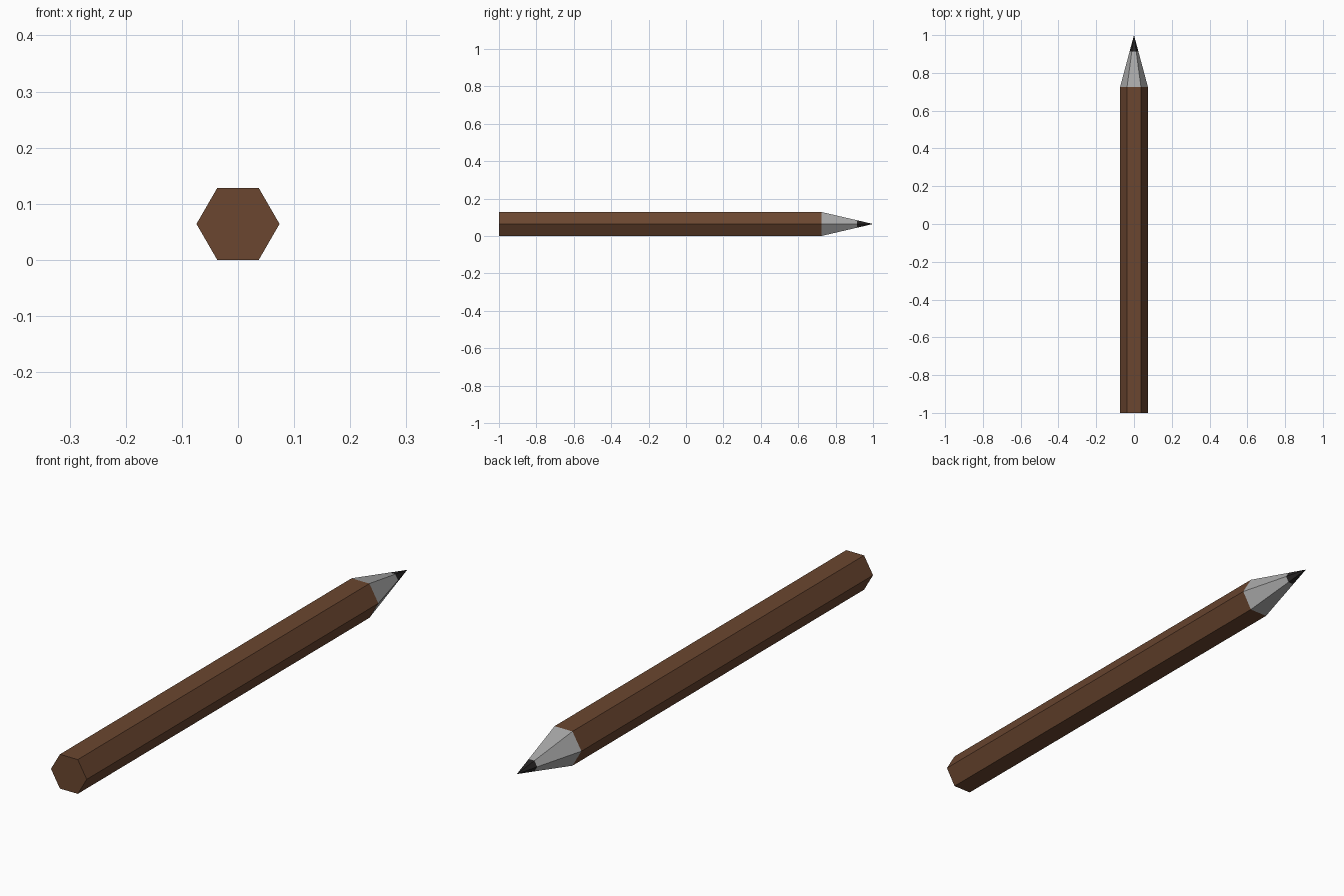
import bpy, bmesh, math

if "Cube" in bpy.data.objects:
    bpy.data.objects.remove(bpy.data.objects["Cube"])

R = 0.074                          # hexagon corner radius
CZ = R * math.cos(math.pi / 6)     # axis height, so a flat rests on z = 0


def material(name, rgb):
    m = bpy.data.materials.new(name)
    m.diffuse_color = (*rgb, 1.0)
    m.use_nodes = True
    m.node_tree.nodes["Principled BSDF"].inputs["Base Color"].default_value = m.diffuse_color
    return m


def hex_section(name, y0, r0, y1, r1, mat, cap_start=False):
    """Six-sided section along y; r1 = 0 closes to a point."""
    bm = bmesh.new()

    def ring(y, r):
        return [bm.verts.new((r * math.cos(i * math.pi / 3), y,
                              CZ + r * math.sin(i * math.pi / 3))) for i in range(6)]

    a = ring(y0, r0)
    b = ring(y1, r1) if r1 > 0 else [bm.verts.new((0, y1, CZ))]
    for i in range(6):
        j = (i + 1) % 6
        bm.faces.new((a[j], a[i], b[i], b[j]) if r1 > 0 else (a[j], a[i], b[0]))
    if cap_start:
        bm.faces.new(a)
    me = bpy.data.meshes.new(name)
    bm.to_mesh(me)
    bm.free()
    me.materials.append(mat)
    ob = bpy.data.objects.new(name, me)
    bpy.context.collection.objects.link(ob)
    return ob


brown = material("brown_paint", (0.145, 0.061, 0.029))
grey = material("grey_wood", (0.40, 0.40, 0.40))
black = material("dark_graphite", (0.019, 0.017, 0.017))

Y_SHARP, Y_LEAD, Y_TIP = 0.724, 0.913, 1.0
r_lead = R * (Y_TIP - Y_LEAD) / (Y_TIP - Y_SHARP)

# Barrel, sharpened cone and lead point
hex_section("pencil_barrel", -1.0, R, Y_SHARP, R, brown, cap_start=True)
hex_section("sharpened_cone", Y_SHARP, R, Y_LEAD, r_lead, grey)
hex_section("lead_point", Y_LEAD, r_lead, Y_TIP, 0, black)
